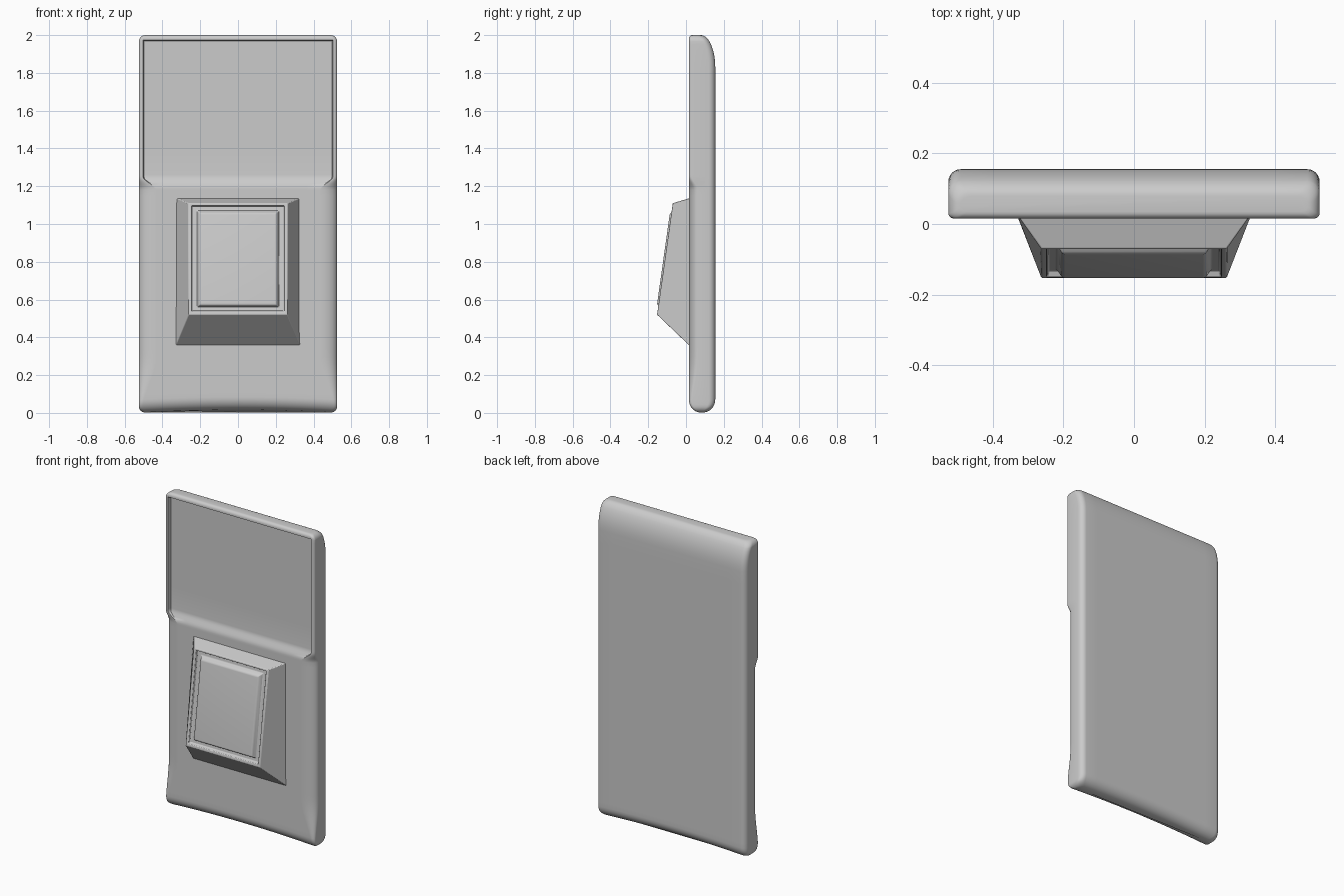
import bpy, bmesh
from math import sin, cos, pi, sqrt, radians

if "Cube" in bpy.data.objects:
    bpy.data.objects.remove(bpy.data.objects["Cube"])


def finish(bm, name):
    bmesh.ops.recalc_face_normals(bm, faces=bm.faces)
    me = bpy.data.meshes.new(name)
    bm.to_mesh(me)
    bm.free()
    ob = bpy.data.objects.new(name, me)
    bpy.context.collection.objects.link(ob)
    bpy.ops.object.select_all(action='DESELECT')
    ob.select_set(True)
    bpy.context.view_layer.objects.active = ob
    bpy.ops.object.shade_smooth_by_angle(angle=radians(35))
    return ob


def loft(bm, rings):
    loops = [[bm.verts.new(p) for p in r] for r in rings]
    n = len(loops[0])
    for a, b in zip(loops, loops[1:]):
        for i in range(n):
            bm.faces.new((a[i], a[(i + 1) % n], b[(i + 1) % n], b[i]))
    bm.faces.new(loops[0])
    bm.faces.new(loops[-1])


def smooth(a, b, v):
    t = min(1, max(0, (v - a) / (b - a)))
    return t * t * (3 - 2 * t)


def arc(v, r):
    # inward offset of a rounded edge at distance v from the end
    t = max(0, 1 - v / r)
    return r * (1 - sqrt(1 - t * t))


# Body: cross-sections stacked along z, front edges soften below the screen
def section(z):
    w = 0.525 - arc(z, 0.035) - arc(2 - z, 0.035)
    yf = 0.015 + 0.9 * arc(z, 0.07) + arc(2 - z, 0.02)
    yb = 0.155 - 0.9 * arc(z, 0.07) - 0.45 * arc(2 - z, 0.17)
    soft = smooth(0.02, 0.3, z) * (1 - smooth(1.18, 1.25, z))
    lim = (yb - yf) * 0.45
    rx, ry = 0.018 + 0.07 * soft, min(lim, 0.015 + 0.035 * soft)
    bx, by = 0.035, min(lim, 0.035)
    depth = 0.022 * smooth(1.19, 1.26, z) * (1 if z < 1.97 else 0)
    half = []
    inner = w - rx - 0.009
    for i in range(1, 7):
        half.append((inner * i / 6, yf + depth))
    half.append((w - rx - 0.004, yf))
    for i in range(7):
        a = i / 6 * pi / 2
        half.append((w - rx + rx * sin(a), yf + ry - ry * cos(a)))
    for i in range(7):
        a = i / 6 * pi / 2
        half.append((w - bx + bx * cos(a), yb - by + by * sin(a)))
    for i in range(5, 0, -1):
        half.append(((w - bx) * i / 6, yb))
    pts = [(0, yf + depth)] + half + [(0, yb)]
    pts += [(-x, y) for x, y in reversed(half)]
    lift = 0.015 * (1 - smooth(0, 0.35, z))
    return [(x, y, z + lift * (1 - (x / 0.525) ** 2)) for x, y in pts]


levels = [0.07 * (1 - cos(i / 8 * pi / 2)) for i in range(9)]
levels += [0.1 + 0.04 * i for i in range(7)]
levels += [0.6, 0.9, 1.15] + [1.18 + 0.01 * i for i in range(9)]
levels += [1.4, 1.6, 1.75, 1.83, 1.86, 1.89, 1.92, 1.95, 1.968, 1.973]
levels += [1.98, 1.985, 1.99, 1.994, 1.997, 1.999, 2.0]
bm = bmesh.new()
loft(bm, [section(z) for z in levels])
finish(bm, "body_with_screen_recess")


# Sloped pedestal with a grooved frame and raised centre plate
def face_ring(hw, z0, z1, out):
    def y(z):
        return -0.153 + (z - 0.52) / 0.59 * 0.083 - out
    return [(-hw, y(z0), z0), (hw, y(z0), z0), (hw, y(z1), z1), (-hw, y(z1), z1)]


base = [(-0.333, 0.03, 0.345), (0.333, 0.03, 0.345),
        (0.333, 0.03, 1.14), (-0.333, 0.03, 1.14)]
rings = [base,
         face_ring(0.262, 0.52, 1.11, 0),
         face_ring(0.246, 0.535, 1.098, 0),
         face_ring(0.242, 0.54, 1.094, -0.018),
         face_ring(0.218, 0.56, 1.072, -0.018),
         face_ring(0.205, 0.57, 1.06, 0.004),
         face_ring(0.198, 0.577, 1.053, 0.008)]
bm = bmesh.new()
loft(bm, rings)
pedestal = finish(bm, "sloped_pedestal")
bev = pedestal.modifiers.new("soft_edges", 'BEVEL')
bev.width = 0.006
bev.segments = 3
bev.limit_method = 'ANGLE'
bev.angle_limit = radians(20)
